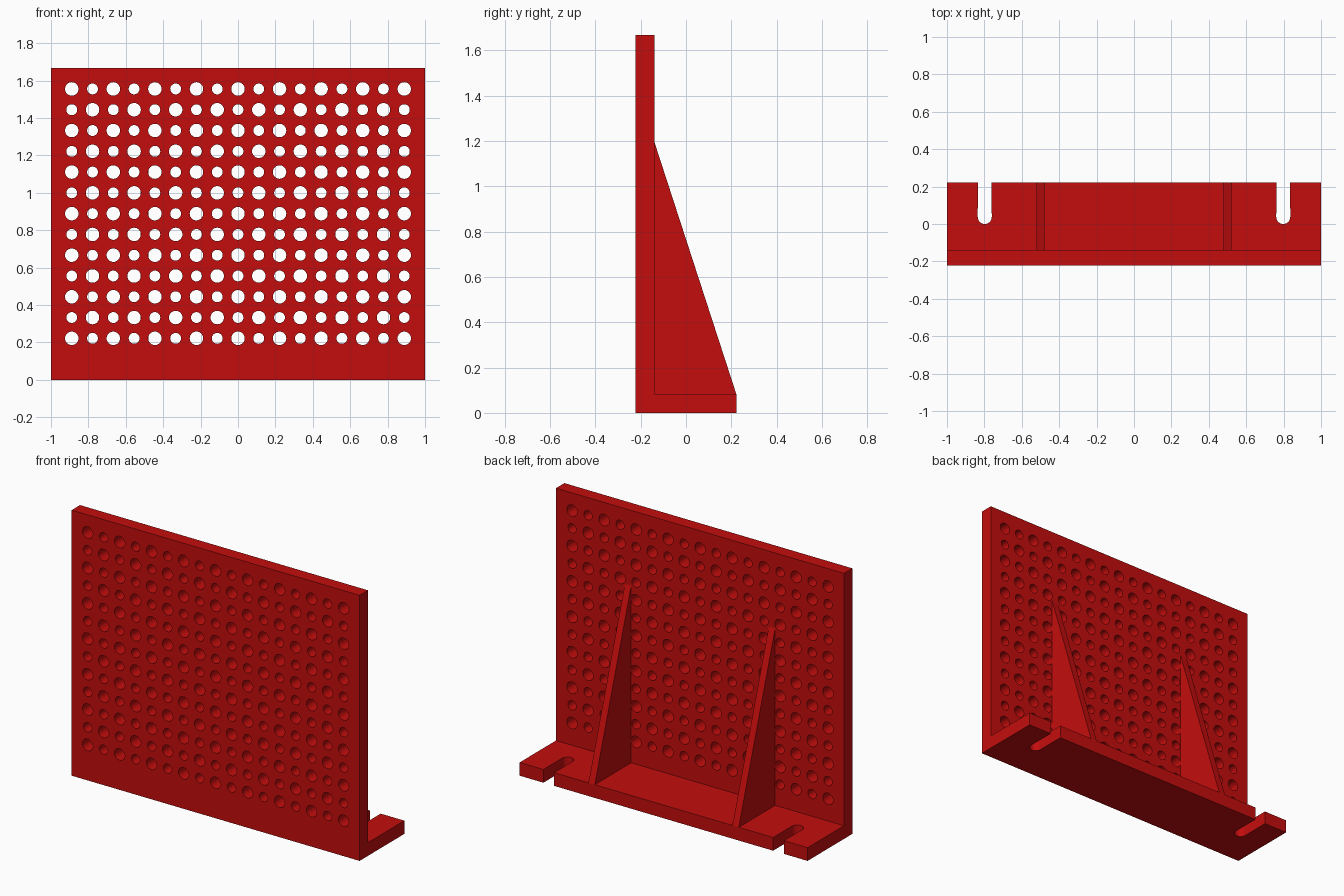
import bpy
import bmesh
from math import pi, radians
from mathutils import Matrix

if "Cube" in bpy.data.objects:
    bpy.data.objects.remove(bpy.data.objects["Cube"], do_unlink=True)

WIDTH, HEIGHT, DEPTH = 2.0, 1.667, 0.444
THICK = 0.083
FRONT, BACK = -DEPTH / 2, DEPTH / 2
PLATE_BACK = FRONT + THICK
PITCH = 1 / 9

red = bpy.data.materials.new("red paint")
red.use_nodes = True
red.diffuse_color = (0.55, 0.004, 0.004, 1)
red.node_tree.nodes["Principled BSDF"].inputs["Base Color"].default_value = red.diffuse_color


def add_object(name, bm):
    bmesh.ops.recalc_face_normals(bm, faces=bm.faces)
    mesh = bpy.data.meshes.new(name)
    bm.to_mesh(mesh)
    bm.free()
    mesh.materials.append(red)
    obj = bpy.data.objects.new(name, mesh)
    bpy.context.collection.objects.link(obj)
    return obj


def extrude_side_profile(name, profile, x, width):
    """Extrude a (y, z) outline along x, centred on x."""
    bm = bmesh.new()
    face = bm.faces.new([bm.verts.new((x - width / 2, y, z)) for y, z in profile])
    new = bmesh.ops.extrude_face_region(bm, geom=[face])["geom"]
    verts = [v for v in new if isinstance(v, bmesh.types.BMVert)]
    bmesh.ops.translate(bm, verts=verts, vec=(width, 0, 0))
    return add_object(name, bm)


def add_cylinder(bm, centre, radius, depth, turn=0):
    matrix = Matrix.Translation(centre) @ Matrix.Rotation(turn, 4, "X")
    bmesh.ops.create_cone(bm, cap_ends=True, segments=32, radius1=radius,
                          radius2=radius, depth=depth, matrix=matrix)


def cut(obj, cutter):
    mod = obj.modifiers.new(cutter.name, "BOOLEAN")
    mod.operation = "DIFFERENCE"
    mod.solver = "EXACT"
    mod.object = cutter
    bpy.context.view_layer.objects.active = obj
    bpy.ops.object.modifier_apply(modifier=mod.name)
    bpy.data.objects.remove(cutter, do_unlink=True)


# L-shaped body: upright plate and foot
bracket = extrude_side_profile("bracket_plate_and_foot", [
    (FRONT, 0), (BACK, 0), (BACK, THICK),
    (PLATE_BACK, THICK), (PLATE_BACK, HEIGHT), (FRONT, HEIGHT)], 0, WIDTH)

# Grid of alternating large and small holes
bm = bmesh.new()
for col in range(17):
    for row in range(13):
        radius = 0.036 if (col + row) % 2 == 0 else 0.029
        centre = ((col - 8) * PITCH, FRONT + THICK / 2, (row + 2) * PITCH)
        add_cylinder(bm, centre, radius, THICK * 1.5, pi / 2)
cut(bracket, add_object("hole_cutter", bm))

# Round-ended mounting slots, open at the back of the foot
SLOT_R = 0.0375
for side in (-1, 1):
    bm = bmesh.new()
    add_cylinder(bm, (side * 0.798, SLOT_R, THICK / 2), SLOT_R, THICK * 2)
    cap_verts = [v for v in bm.verts if v.co.y > SLOT_R + 0.001]
    bmesh.ops.translate(bm, verts=cap_verts, vec=(0, 0.3, 0))
    cut(bracket, add_object("slot_cutter", bm))

# Triangular stiffening ribs
ribs = [extrude_side_profile(name, [
    (PLATE_BACK, THICK), (BACK, THICK), (PLATE_BACK, 1.194)], x, 0.044)
    for name, x in (("right_rib", -0.5), ("left_rib", 0.5))]

# Smooth hole walls, sharp outer edges
bpy.ops.object.select_all(action="DESELECT")
bracket.select_set(True)
bpy.context.view_layer.objects.active = bracket
bpy.ops.object.shade_smooth_by_angle(angle=radians(30))
